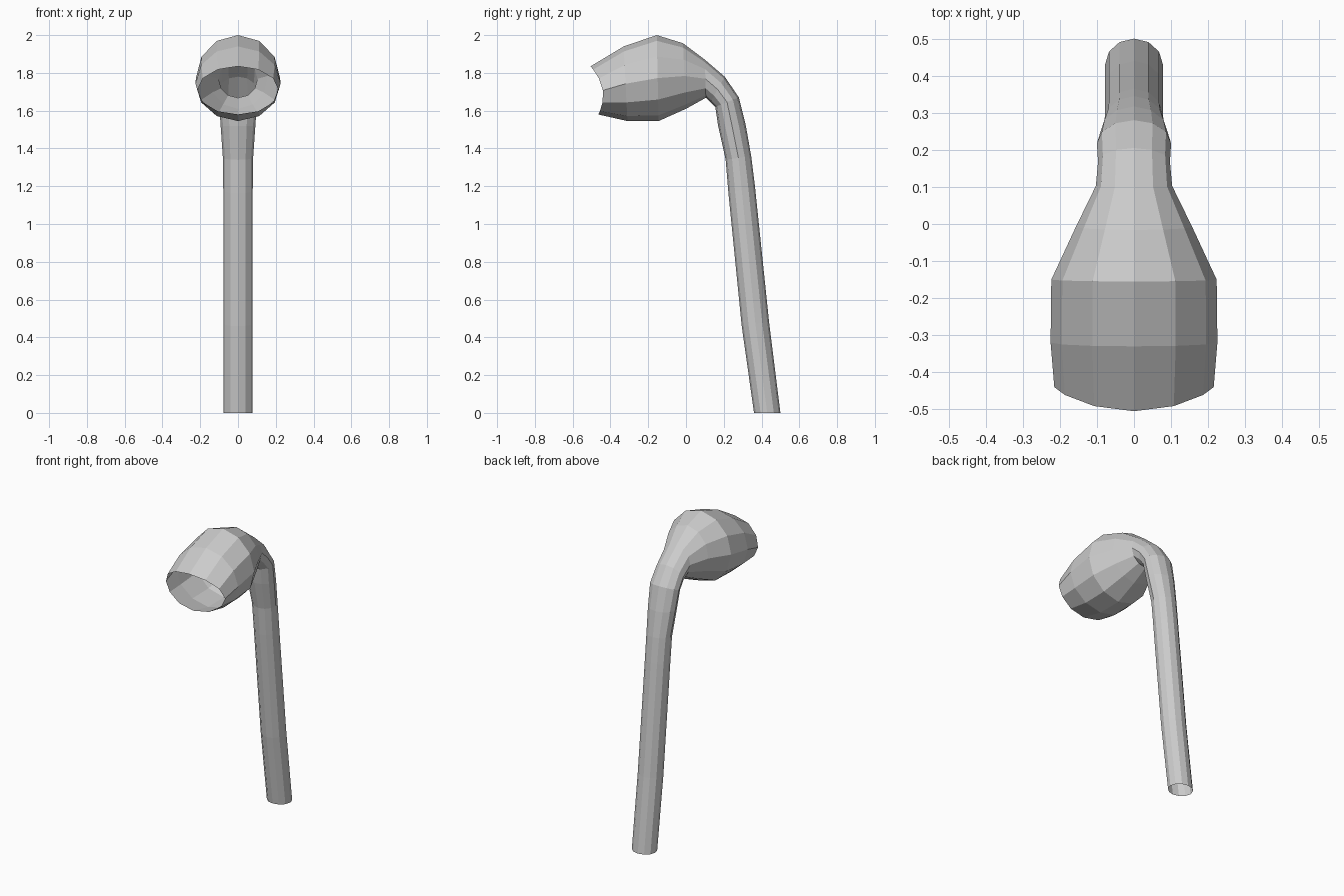
import bpy
import bmesh
import math
from mathutils import Vector

SIDES = 12

default_cube = bpy.data.objects.get("Cube")
if default_cube:
    bpy.data.objects.remove(default_cube, do_unlink=True)

# Plain grey clay
grey = bpy.data.materials.new("plain grey")
grey.use_nodes = True
colour = (0.6, 0.6, 0.6, 1)
grey.diffuse_color = colour
grey.node_tree.nodes["Principled BSDF"].inputs["Base Color"].default_value = colour

# Rings along the pipe: outer point (y, z), inner point (y, z), half width
RINGS = [
    ((.50, 0), (.36, 0), .078),        # open foot of the stem
    ((.44, .48), (.295, .46), .078),
    ((.365, 1.2), (.225, 1.16), .078),
    ((.345, 1.36), (.21, 1.34), .08),
    ((.317, 1.52), (.17, 1.52), .092),
    ((.28, 1.67), (.155, 1.62), .1),   # bend
    ((.205, 1.78), (.13, 1.645), .097),
    ((.1, 1.87), (.105, 1.668), .103), # neck
    ((-.016, 1.957), (0, 1.61), .157),
    ((-.155, 2), (-.145, 1.545), .223),
    ((-.33, 1.94), (-.31, 1.545), .225),
    ((-.505, 1.835), (-.465, 1.58), .215),  # open rim of the bowl
]
RIM_NOTCH = .045


def add_ring(bm, outer, inner, half_width, notch):
    """Ellipse spanning two profile points; its sides are set back by notch."""
    outer, inner = Vector((0, *outer)), Vector((0, *inner))
    centre, up = (outer + inner) / 2, (outer - inner) / 2
    side = Vector((half_width, 0, 0))
    verts = []
    for step in range(SIDES):
        angle = math.tau * step / SIDES
        point = centre + up * math.cos(angle) + side * math.sin(angle)
        point.y += notch * math.sin(angle) ** 2
        verts.append(bm.verts.new(point))
    return verts


# Stem, bend and bowl as one open sheet
bm = bmesh.new()
last = len(RINGS) - 1
loops = [add_ring(bm, *ring, RIM_NOTCH if index == last else 0)
         for index, ring in enumerate(RINGS)]
for lower, upper in zip(loops, loops[1:]):
    for here in range(SIDES):
        after = (here + 1) % SIDES
        bm.faces.new((lower[here], upper[here], upper[after], lower[after]))
bmesh.ops.recalc_face_normals(bm, faces=bm.faces)

# Make sure the outside of the bowl's crown faces up
bm.normal_update()
crown = max(bm.faces, key=lambda face: face.calc_center_median().z)
if crown.normal.z < 0:
    bmesh.ops.reverse_faces(bm, faces=bm.faces)

mesh = bpy.data.meshes.new("bent_pipe")
bm.to_mesh(mesh)
bm.free()
mesh.materials.append(grey)
pipe = bpy.data.objects.new("bent_pipe", mesh)
bpy.context.collection.objects.link(pipe)
